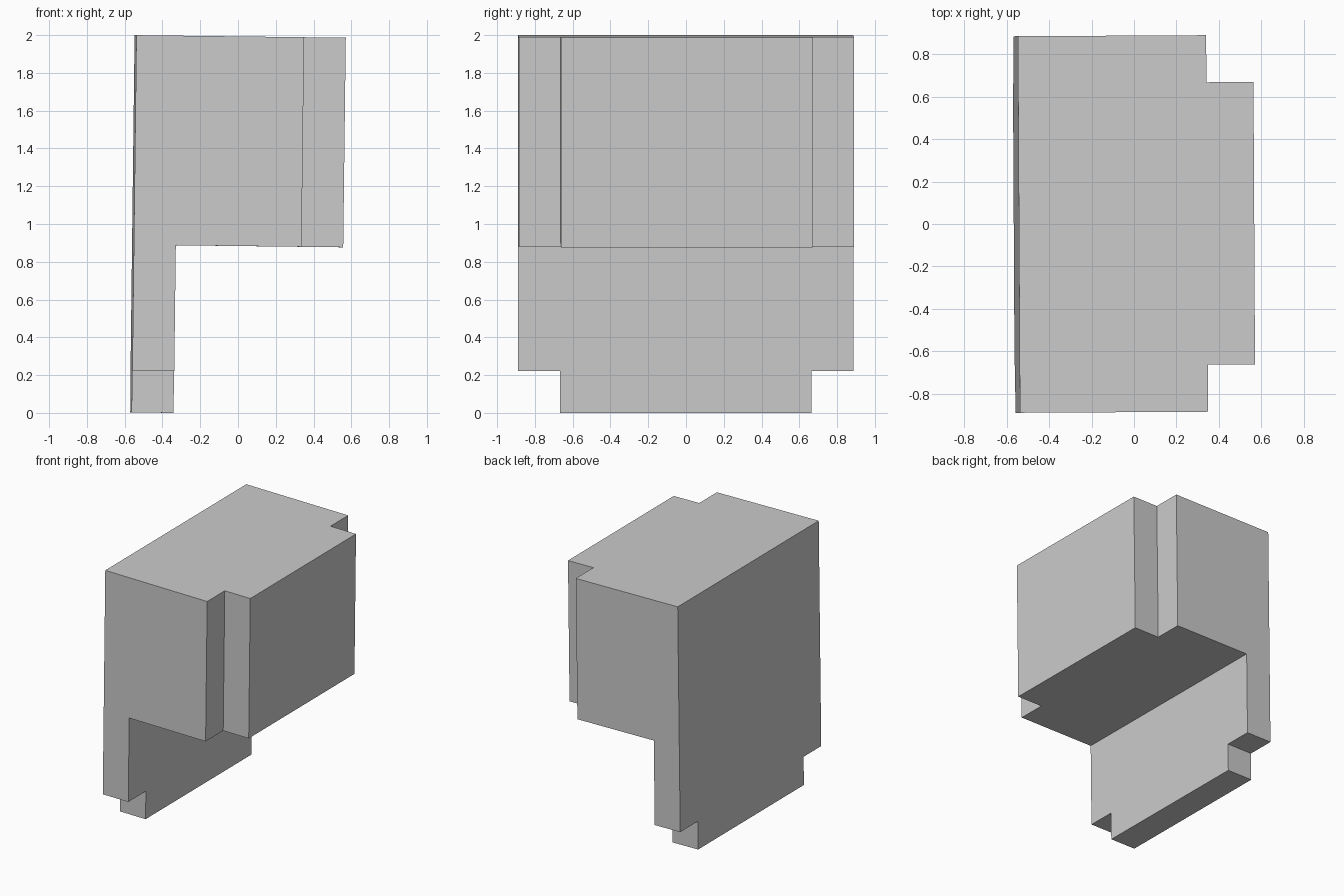
import bpy, bmesh
from mathutils import Matrix, Vector

if "Cube" in bpy.data.objects:
    bpy.data.objects.remove(bpy.data.objects["Cube"])

U = 0.2219  # grid unit: the block is 5 x 8 x 9 units


def prism(name, outline, y0, y1):
    """Extrude an x/z outline along y (all in units)."""
    bm = bmesh.new()
    face = bm.faces.new([bm.verts.new((x * U, y0 * U, z * U)) for x, z in outline])
    ext = bmesh.ops.extrude_face_region(bm, geom=[face])
    verts = [g for g in ext["geom"] if isinstance(g, bmesh.types.BMVert)]
    bmesh.ops.translate(bm, verts=verts, vec=(0, (y1 - y0) * U, 0))
    bmesh.ops.recalc_face_normals(bm, faces=bm.faces)
    mesh = bpy.data.meshes.new(name)
    bm.to_mesh(mesh)
    bm.free()
    obj = bpy.data.objects.new(name, mesh)
    bpy.context.collection.objects.link(obj)
    return obj


def rect(x0, x1, z0, z1):
    return [(x0, z0), (x1, z0), (x1, z1), (x0, z1)]


# L-shaped body: thin lower plate with a deep upper block
body = prism("stepped_block", [(0, 0), (1, 0), (1, 4), (5, 4), (5, 9), (0, 9)], -4, 4)

# Corner notches at both ends: upright edges and bottom of the plate
cutters = []
for y0, y1 in ((-5, -3), (3, 5)):
    cutters.append(prism("edge_notch", rect(4, 6, 3, 10), y0, y1))
    cutters.append(prism("foot_notch", rect(-1, 2, -1, 1), y0, y1))
for c in cutters:
    c.hide_render = True
    mod = body.modifiers.new(c.name, 'BOOLEAN')
    mod.operation = 'DIFFERENCE'
    mod.solver = 'EXACT'
    mod.object = c

# Bake the cuts and drop the cutters
bpy.context.view_layer.update()
deps = bpy.context.evaluated_depsgraph_get()
mesh = bpy.data.meshes.new_from_object(body.evaluated_get(deps))
body.modifiers.clear()
body.data = mesh
for c in cutters:
    bpy.data.objects.remove(c)

# Slight lean and turn, then centre and stand on the floor
mesh.transform(Matrix.Rotation(0.0055, 4, 'Z') @ Matrix.Rotation(0.0122, 4, 'Y'))
lo = Vector([min(v.co[i] for v in mesh.vertices) for i in range(3)])
hi = Vector([max(v.co[i] for v in mesh.vertices) for i in range(3)])
mesh.transform(Matrix.Translation((-(lo.x + hi.x) / 2, -(lo.y + hi.y) / 2, -lo.z)))
